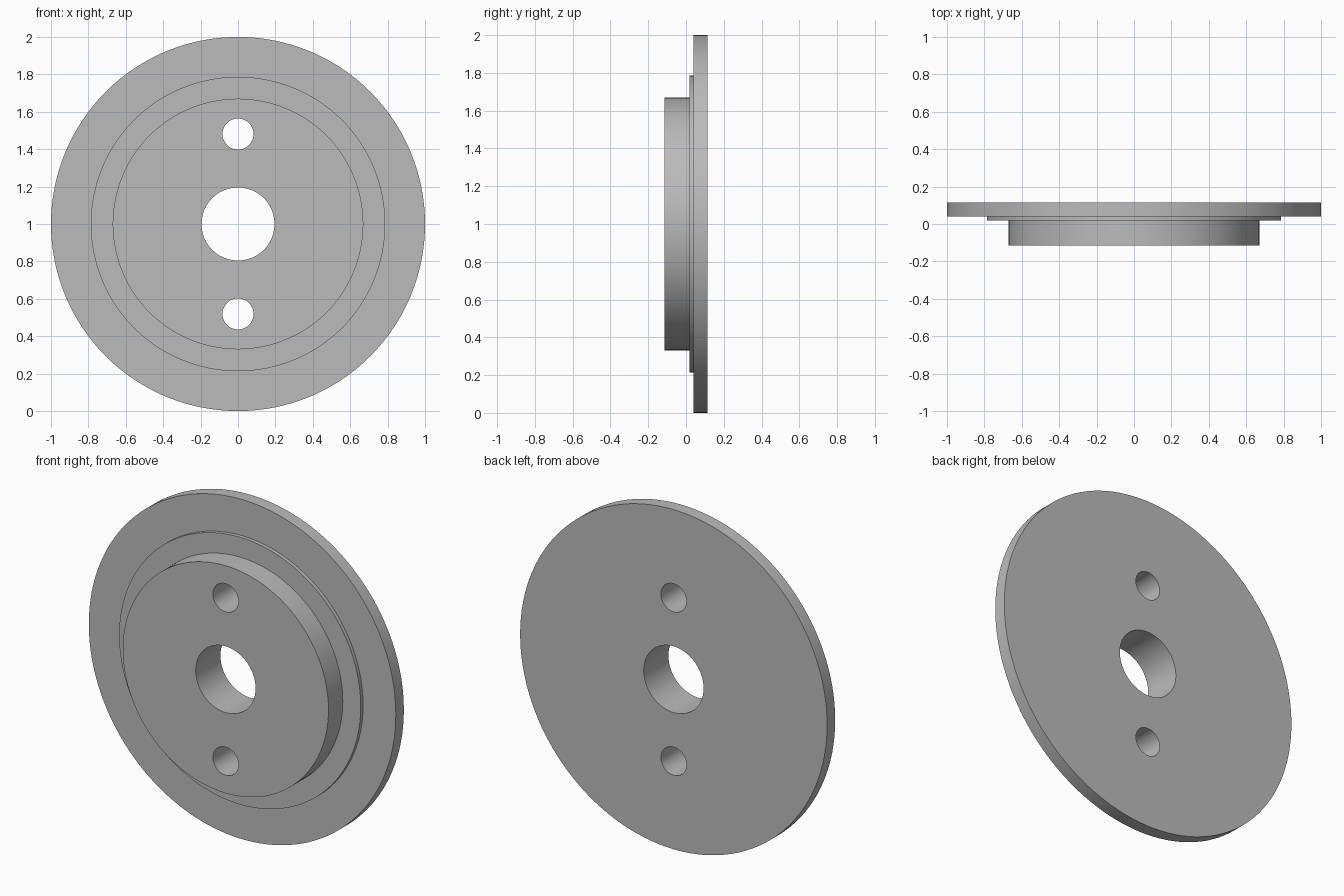
import bpy, bmesh, math
from mathutils import Matrix, Vector

cube = bpy.data.objects.get("Cube")
if cube:
    bpy.data.objects.remove(cube, do_unlink=True)

SEGMENTS = 128
CENTRE_Z = 1.0
BOLT_OFFSET = 0.481
BOLT_RADIUS = 0.083

# Single metal colour
metal = bpy.data.materials.new("grey metal")
metal.use_nodes = True
grey = (0.5, 0.5, 0.5, 1)
metal.diffuse_color = grey
metal.node_tree.nodes["Principled BSDF"].inputs["Base Color"].default_value = grey


def add_object(name, bm):
    mesh = bpy.data.meshes.new(name)
    bmesh.ops.recalc_face_normals(bm, faces=bm.faces)
    bm.to_mesh(mesh)
    bm.free()
    mesh.materials.append(metal)
    obj = bpy.data.objects.new(name, mesh)
    bpy.context.collection.objects.link(obj)
    return obj


def lathe(name, profile):
    """Turn a closed (radius, y) profile about the y axis."""
    bm = bmesh.new()
    verts = [bm.verts.new((r, y, CENTRE_Z)) for r, y in profile]
    edges = [bm.edges.new((v, verts[i - 1])) for i, v in enumerate(verts)]
    bmesh.ops.spin(bm, geom=verts + edges, cent=(0, 0, CENTRE_Z), axis=(0, 1, 0),
                   angle=math.tau, steps=SEGMENTS, use_duplicate=False)
    bmesh.ops.remove_doubles(bm, verts=bm.verts, dist=1e-4)
    return add_object(name, bm)


# Disc with raised step, hub and central bore
disc = lathe("brake_disc", [
    (0.195, -0.115), (0.67, -0.115),   # hub face
    (0.67, 0.018), (0.787, 0.018),     # shallow step
    (0.787, 0.04), (1.0, 0.04),        # outer ring
    (1.0, 0.115), (0.195, 0.115),      # back face
])

# Bolt holes above and below the bore
bm = bmesh.new()
for side in (1, -1):
    place = Matrix.Translation((0, 0, CENTRE_Z + side * BOLT_OFFSET))
    bmesh.ops.create_cone(bm, cap_ends=True, segments=64, radius1=BOLT_RADIUS,
                          radius2=BOLT_RADIUS, depth=1,
                          matrix=place @ Matrix.Rotation(math.pi / 2, 4, "X"))
cutter = add_object("bolt_hole_cutter", bm)
cutter.hide_render = True

cut = disc.modifiers.new("bolt holes", "BOOLEAN")
cut.operation = "DIFFERENCE"
cut.solver = "EXACT"
cut.object = cutter

# Apply the cut, then smooth the round walls
for obj in bpy.context.selected_objects:
    obj.select_set(False)
disc.select_set(True)
bpy.context.view_layer.objects.active = disc
bpy.ops.object.modifier_apply(modifier=cut.name)
bpy.data.objects.remove(cutter, do_unlink=True)
bpy.ops.object.shade_smooth_by_angle(angle=math.radians(30))
